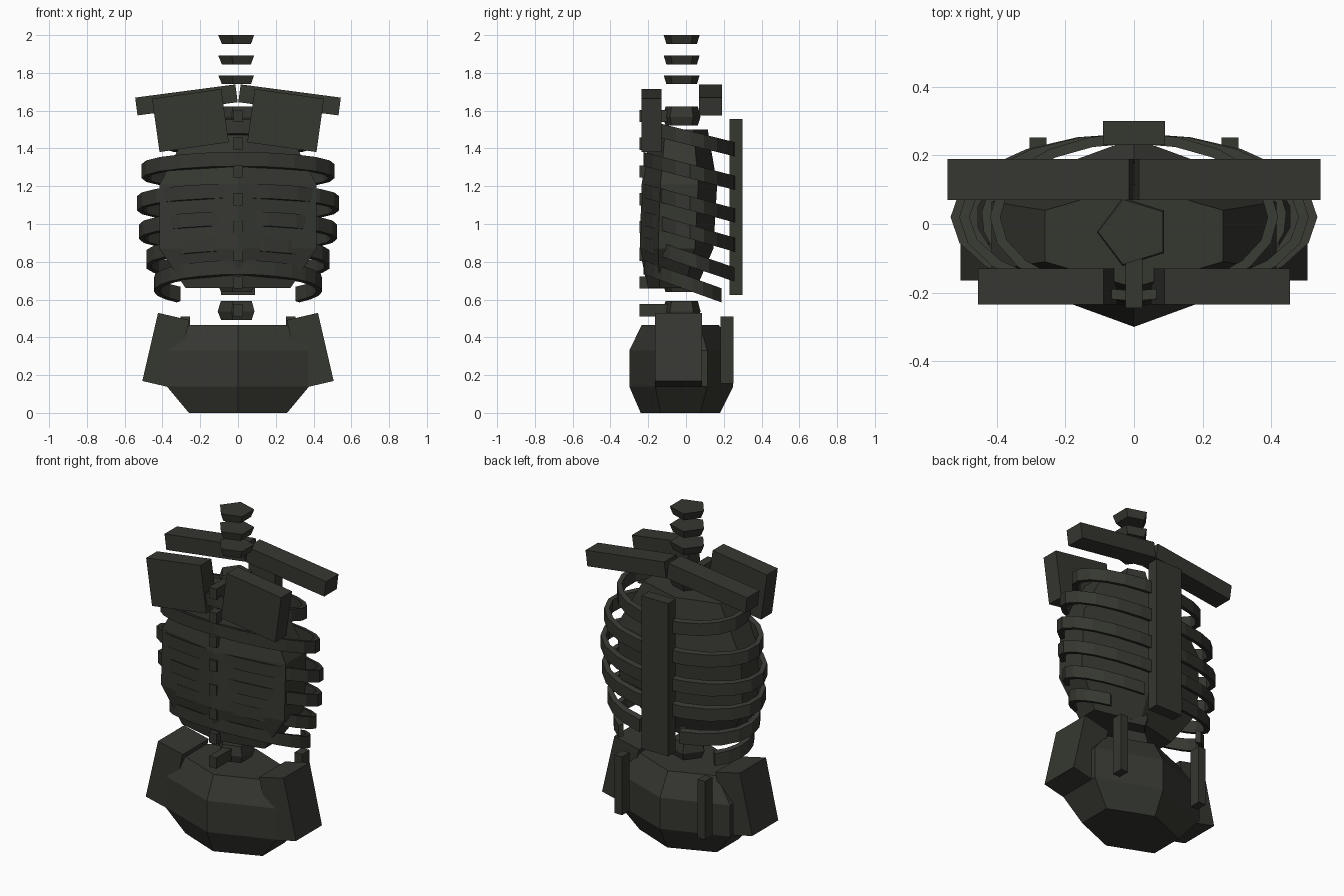
import bpy, bmesh
from math import sin, cos, pi, radians
from mathutils import Matrix, Vector

if "Cube" in bpy.data.objects:
    bpy.data.objects.remove(bpy.data.objects["Cube"])

mat = bpy.data.materials.new("dark_bone")
mat.diffuse_color = (0.036, 0.038, 0.030, 1)
mat.use_nodes = True
mat.node_tree.nodes["Principled BSDF"].inputs["Base Color"].default_value = mat.diffuse_color


def finish(name, bm):
    bmesh.ops.recalc_face_normals(bm, faces=bm.faces)
    me = bpy.data.meshes.new(name)
    bm.to_mesh(me)
    bm.free()
    me.materials.append(mat)
    ob = bpy.data.objects.new(name, me)
    bpy.context.collection.objects.link(ob)
    return ob


def box(name, loc, size, tilt=0):
    # box turned about the y axis by tilt degrees
    bm = bmesh.new()
    m = (Matrix.Translation(loc) @ Matrix.Rotation(radians(tilt), 4, 'Y')
         @ Matrix.Diagonal((*size, 1)))
    bmesh.ops.create_cube(bm, size=1, matrix=m)
    return finish(name, bm)


def bridge(bm, a, b):
    n = len(a)
    for i in range(n):
        j = (i + 1) % n
        bm.faces.new((a[i], a[j], b[j], b[i]))


def loft(name, sides, start, rings):
    # rings: (z, x radius, y radius, y centre)
    bm = bmesh.new()
    loops = []
    for z, rx, ry, cy in rings:
        angles = [start + 2 * pi * i / sides for i in range(sides)]
        loops.append([bm.verts.new((rx * cos(a), cy + ry * sin(a), z)) for a in angles])
    for a, b in zip(loops, loops[1:]):
        bridge(bm, a, b)
    bm.faces.new(loops[0])
    bm.faces.new(loops[-1])
    return finish(name, bm)


def rib(name, rx, z, slope, gap):
    # slanted elliptical band, open by gap degrees either side of the sternum
    ry, cy, thick, high, segs = 0.245, 0.02, 0.03, 0.075, 20
    bm = bmesh.new()
    count = segs if gap == 0 else segs + 1
    a0, span = radians(90 + gap), 2 * pi - 2 * radians(gap)
    loops = []
    for i in range(count):
        a = a0 + span * i / segs
        loop = []
        for dr, dz in ((0, -.5), (0, .5), (-thick, .5), (-thick, -.5)):
            x, y = (rx + dr) * cos(a), (ry + dr) * sin(a)
            loop.append(bm.verts.new((x, cy + y, z + slope * (y + cy) + dz * high)))
        loops.append(loop)
    for a, b in zip(loops, loops[1:]):
        bridge(bm, a, b)
    if gap == 0:
        bridge(bm, loops[-1], loops[0])
    else:
        bm.faces.new(loops[0])
        bm.faces.new(loops[-1])
    return finish(name, bm)


# hexagonal pelvis and torso core
loft("pelvis", 6, pi / 2, [(0, .30, .21, -.03), (.14, .435, .275, -.025),
                           (.33, .435, .275, -.025), (.465, .30, .205, -.03)])
loft("torso_core", 6, pi / 2, [(.66, .32, .13, -.075), (.87, .48, .195, -.05),
                               (1.21, .48, .20, -.035), (1.5, .30, .15, -.035)])

# back vertebrae with spines
for i in range(8):
    z = 0.543 + i * 0.147
    loft(f"vertebra_{i + 1}", 5, pi, [(z - .05, .09, .09, -.023), (z - .005, .108, .105, -.023),
                                      (z + .05, .09, .09, -.023)])
    box(f"vertebra_spine_{i + 1}", (0, -.17, z), (.05, .15, .065))

# neck vertebrae
for i, z in enumerate((1.74, 1.845, 1.953)):
    loft(f"neck_vertebra_{i + 1}", 5, pi, [(z, .085, .085, -.023), (z + .047, .105, .1, -.023)])

# ribs: half width, height at the side, slope, front gap
for i, (rx, z, slope, gap) in enumerate([(.42, 1.46, -.25, 0), (.51, 1.285, -.26, 0),
                                         (.535, 1.115, -.27, 0), (.525, .965, -.29, 0),
                                         (.49, .82, -.34, 16), (.445, .69, -.36, 47)]):
    rib(f"rib_{i + 1}", rx, z, slope, gap)

# sternum
box("sternum", (0, .265, 1.09), (.18, .07, .93))

# paired parts
for side, s in (("right", 1), ("left", -1)):
    box(f"collarbone_{side}", (s * .273, .13, 1.657), (.535, .12, .095), s * 7.5)
    box(f"shoulder_blade_{side}", (s * .252, -.182, 1.548), (.37, .105, .285), s * -8 * -1)
    box(f"hip_plate_{side}", (s * .382, -.04, .33), (.17, .25, .37), s * -13)
    box(f"pelvis_bar_{side}", (s * .28, .217, .333), (.05, .07, .355))
